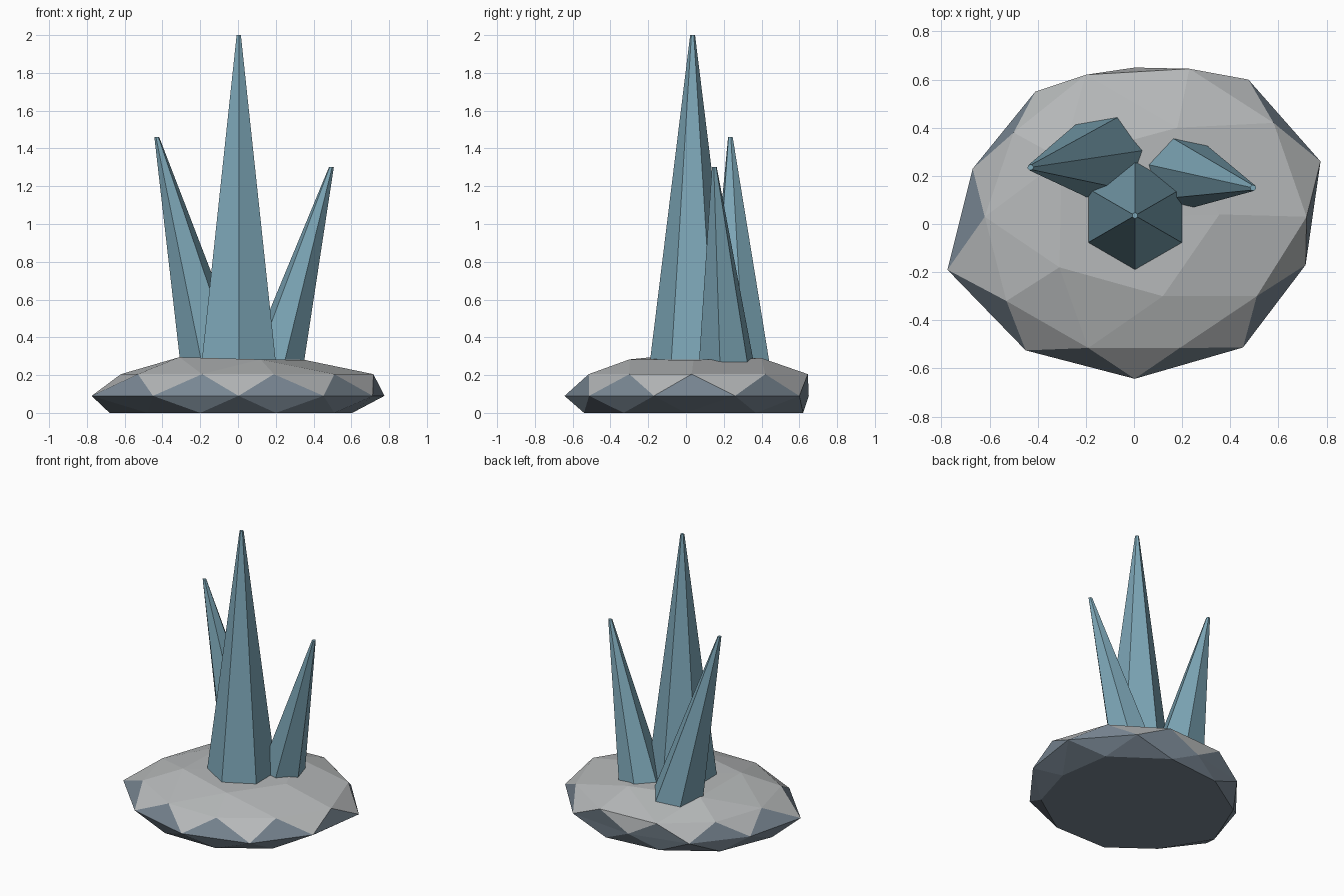
import bpy, bmesh, math
from mathutils import Vector

if "Cube" in bpy.data.objects:
    bpy.data.objects.remove(bpy.data.objects["Cube"])


def material(name, rgb):
    m = bpy.data.materials.new(name)
    m.diffuse_color = (*rgb, 1)
    m.use_nodes = True
    m.node_tree.nodes["Principled BSDF"].inputs["Base Color"].default_value = m.diffuse_color
    return m


def finish(bm, name, mats):
    bmesh.ops.recalc_face_normals(bm, faces=bm.faces[:])
    me = bpy.data.meshes.new(name)
    bm.to_mesh(me)
    bm.free()
    for m in mats:
        me.materials.append(m)
    ob = bpy.data.objects.new(name, me)
    bpy.context.collection.objects.link(ob)
    return ob


stone = material("stone_grey", (.47, .485, .49))
shade = material("stone_dark_blue", (.19, .24, .29))
crystal = material("crystal_blue", (.205, .385, .475))

# Rock outlines, one point per 36 degrees, counter-clockwise
WAIST = [(.775, .26), (.475, .60), (.003, .65), (-.41, .55), (-.67, .23),
         (-.775, -.19), (-.45, -.525), (.003, -.643), (.453, -.513), (.713, -.17)]
SHOULDER = [(.717, .03), (.58, .42), (.23, .645), (-.2, .62), (-.5, .38),
            (-.62, .03), (-.53, -.32), (-.19, -.515), (.19, -.515), (.51, -.3)]
FOOT = [(.605, 0), (.55, .37), (.2, .62), (-.2, .58), (-.53, .37),
        (-.68, 0), (-.48, -.33), (-.2, -.54), (.2, -.54), (.51, -.33)]
CROWN = [(.355, .04, .28), (.18, .40, .29), (-.30, .27, .29),
         (-.31, -.18, .295), (.12, -.30, .283)]

# Rock base: faceted icosphere, flattened and cut flat underneath
bm = bmesh.new()
bmesh.ops.create_icosphere(bm, subdivisions=2, radius=1)
for v in bm.verts:
    x, y, z = v.co
    a = math.degrees(math.atan2(y, x)) % 360
    k36 = round(a / 36) % 10
    if z > .95:
        v.co = (0, .03, .285)
    elif z > .7:
        v.co = CROWN[round(a / 72) % 5]
    elif z > .2:
        v.co = (*SHOULDER[k36], .205)
    elif z > -.2:
        v.co = (*WAIST[round((a - 18) / 36) % 10], .09)
    elif z > -.7:
        v.co = (*FOOT[k36], 0)
    else:
        v.co = (x * .6, y * .6, 0)
# Low facets are the darker blue stone
for f in bm.faces:
    f.material_index = int(f.calc_center_median().z < .145)
finish(bm, "rock_base", [stone, shade])


# Crystals: leaning six-sided spikes sunk a little into the rock
def spike(name, base, tip, radius, turn, sink=.09):
    base, tip = Vector(base), Vector(tip)
    t = sink / (tip.z - base.z)
    low, low_r = base - (tip - base) * t, radius + (radius - .013) * t
    bm = bmesh.new()
    rings = []
    for c, r in ((low, low_r), (tip, .013)):
        angles = [math.radians(turn + 60 * i) for i in range(6)]
        rings.append([bm.verts.new(c + Vector((r * math.cos(a), r * math.sin(a), 0)))
                      for a in angles])
    for i in range(6):
        j = (i + 1) % 6
        bm.faces.new((rings[0][i], rings[0][j], rings[1][j], rings[1][i]))
    for ring in rings:
        bm.faces.new(ring)
    finish(bm, name, [crystal])


spike("centre_crystal", (.004, .035, .28), (.004, .035, 2), .225, 30)
spike("left_crystal", (-.135, .275, .28), (-.43, .235, 1.46), .175, 10)
spike("right_crystal", (.205, .213, .28), (.495, .15, 1.303), .15, 47)
